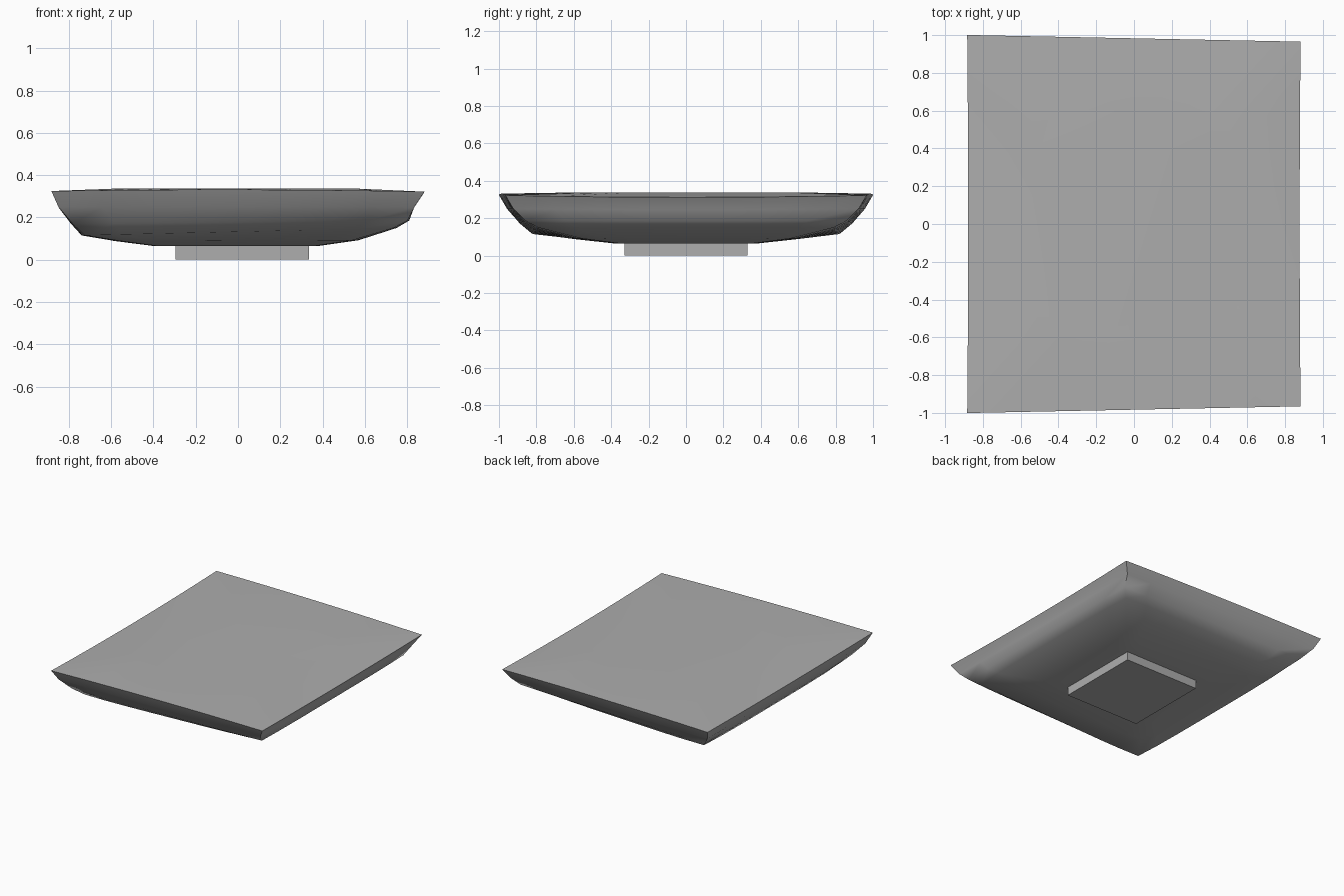
import bpy, bmesh, math

if "Cube" in bpy.data.objects:
    bpy.data.objects.remove(bpy.data.objects["Cube"])

SEG = 8  # points along each side of a ring

# Mid grey for all parts
grey = bpy.data.materials.new("mid_grey")
grey.diffuse_color = (0.42, 0.42, 0.42, 1)
grey.use_nodes = True
grey.node_tree.nodes["Principled BSDF"].inputs["Base Color"].default_value = grey.diffuse_color


def square_loop():
    """Unit square outline, counter-clockwise."""
    t = [-1 + 2 * i / SEG for i in range(SEG)]
    return ([(a, -1) for a in t] + [(1, a) for a in t] +
            [(-a, 1) for a in t] + [(-1, -a) for a in t])


def ring(bm, x0, x1, y, z0, z1, pull=0.0, sag=0.0, rise=0.0):
    """Squarish ring; z runs z0 to z1 across x, corners pulled in."""
    verts = []
    for u, v in square_loop():
        k = 1 - pull * (u * v) ** 4
        px = (x0 + x1) / 2 + (x1 - x0) / 2 * u * k
        py = y * v * k * (1 - 0.018 * u)
        z = z0 + (z1 - z0) * (u + 1) / 2
        if abs(u) == 1:   # left and right rims dip and draw in slightly
            z -= sag * (1 - v * v)
            px -= 0.5 * sag * u * (1 - v * v)
        if abs(v) == 1:   # front and back rims rise slightly
            z += rise * (1 - u * u)
        verts.append(bm.verts.new((px, py, z)))
    return verts


def finish(bm, name):
    bmesh.ops.recalc_face_normals(bm, faces=bm.faces)
    me = bpy.data.meshes.new(name)
    bm.to_mesh(me)
    bm.free()
    me.materials.append(grey)
    ob = bpy.data.objects.new(name, me)
    bpy.context.collection.objects.link(ob)
    return ob


# Cushion-like body: nested rings from the underside, round the lip, to the top
bm = bmesh.new()
rings = [
    ring(bm, -0.40, 0.38, 0.38, 0.065, 0.065, 0.05),
    ring(bm, -0.58, 0.57, 0.60, 0.088, 0.092, 0.05),
    ring(bm, -0.74, 0.75, 0.82, 0.115, 0.15, 0.02),
    ring(bm, -0.79, 0.81, 0.88, 0.17, 0.185, 0.01),
    ring(bm, -0.85, 0.835, 0.94, 0.25, 0.25, 0.0, 0.005),
    ring(bm, -0.883, 0.882, 0.983, 0.325, 0.322, 0.0, 0.01, 0.008),
    ring(bm, -0.54, 0.55, 0.60, 0.338, 0.337),
]
n = 4 * SEG
for a, b in zip(rings, rings[1:]):
    for i in range(n):
        j = (i + 1) % n
        bm.faces.new((a[i], a[j], b[j], b[i]))
bm.faces.new(rings[0][::-1])
bm.faces.new(rings[-1])
body = finish(bm, "body")
bpy.context.view_layer.objects.active = body
body.select_set(True)
bpy.ops.object.shade_smooth_by_angle(angle=math.radians(60))

# Square foot under the body
bm = bmesh.new()
bmesh.ops.create_cube(bm, size=1)
for v in bm.verts:
    v.co = (0.02 + v.co.x * 0.63, v.co.y * 0.655, 0.0375 + v.co.z * 0.075)
finish(bm, "foot")
